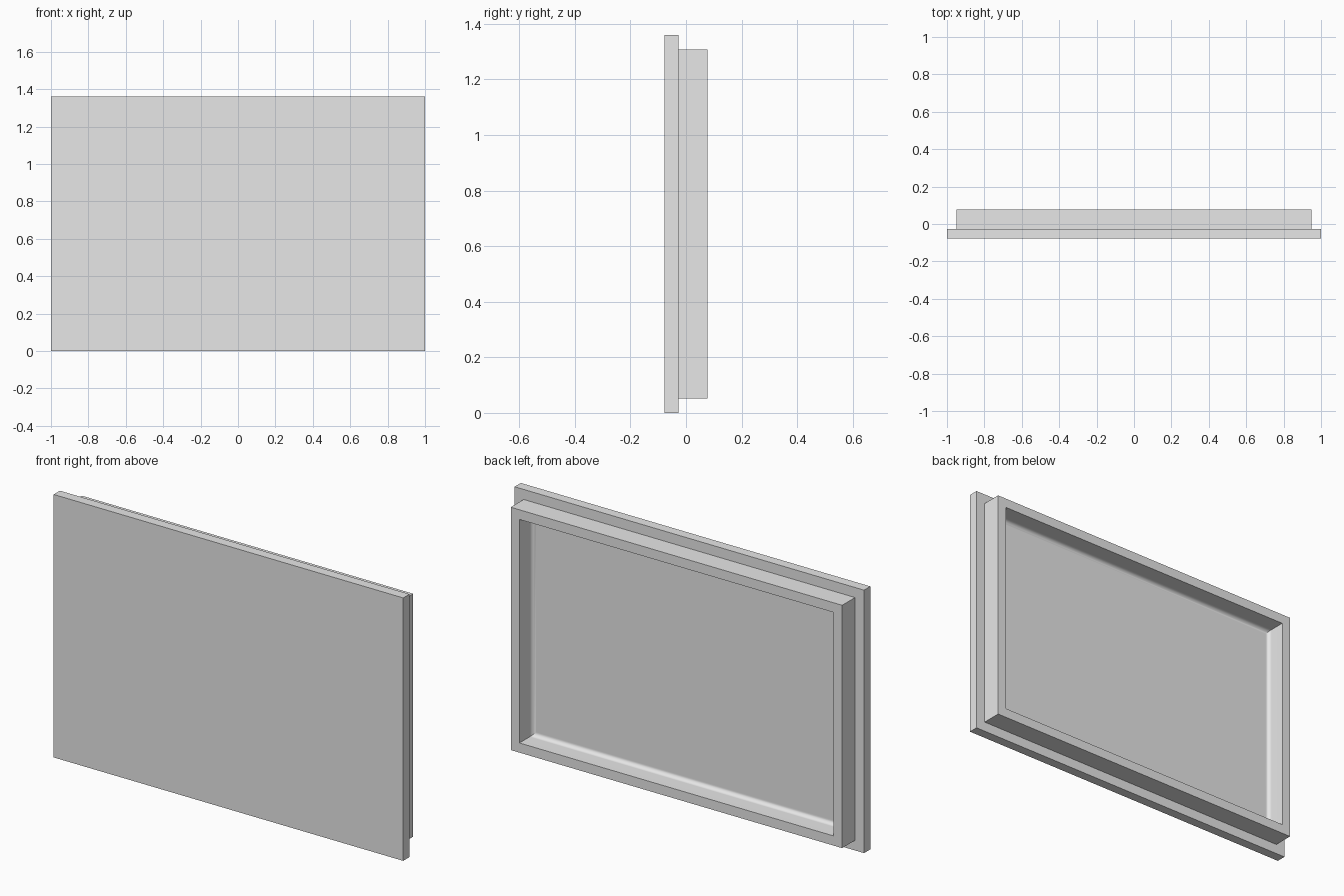
import bpy
import bmesh
import math

cube = bpy.data.objects.get("Cube")
if cube:
    bpy.data.objects.remove(cube, do_unlink=True)

WIDTH, HEIGHT = 2.0, 1.36
FRONT, PLATE_BACK, RIM_BACK = -0.078, -0.027, 0.078
STEP, WALL, FILLET, SEGMENTS = 0.052, 0.05, 0.022, 6

grey = bpy.data.materials.new("light grey")
grey.use_nodes = True
colour = (0.8, 0.8, 0.8, 1)
grey.diffuse_color = colour
grey.node_tree.nodes["Principled BSDF"].inputs["Base Color"].default_value = colour

# Section of the panel: (inset from the outer edge, depth), front plate to recess floor
inner = STEP + WALL
section = [(0, FRONT), (0, PLATE_BACK), (STEP, PLATE_BACK), (STEP, RIM_BACK), (inner, RIM_BACK)]
for i in range(SEGMENTS + 1):
    a = math.pi / 2 * i / SEGMENTS
    section.append((inner + FILLET * (1 - math.cos(a)),
                    PLATE_BACK + FILLET * (1 - math.sin(a))))

bm = bmesh.new()


def rectangle(inset, y):
    """Loop of four corners, inset evenly from the outer edge."""
    x, low, high = WIDTH / 2 - inset, inset, HEIGHT - inset
    return [bm.verts.new(p) for p in ((-x, y, low), (x, y, low), (x, y, high), (-x, y, high))]


# Plate, rim and filleted recess as one closed shell
loops = [rectangle(*p) for p in section]
for a, b in zip(loops, loops[1:]):
    for i in range(4):
        j = (i + 1) % 4
        bm.faces.new((a[i], a[j], b[j], b[i]))
bm.faces.new(loops[0])
bm.faces.new(loops[-1])
bmesh.ops.recalc_face_normals(bm, faces=bm.faces)

mesh = bpy.data.meshes.new("rimmed_panel")
bm.to_mesh(mesh)
bm.free()
mesh.materials.append(grey)
panel = bpy.data.objects.new("rimmed_panel", mesh)
bpy.context.collection.objects.link(panel)

# Smooth fillet, crisp edges, flat floor
bpy.ops.object.select_all(action="DESELECT")
panel.select_set(True)
bpy.context.view_layer.objects.active = panel
bpy.ops.object.shade_smooth_by_angle(angle=math.radians(30))
normals = panel.modifiers.new("flat floor", "WEIGHTED_NORMAL")
normals.keep_sharp = True
